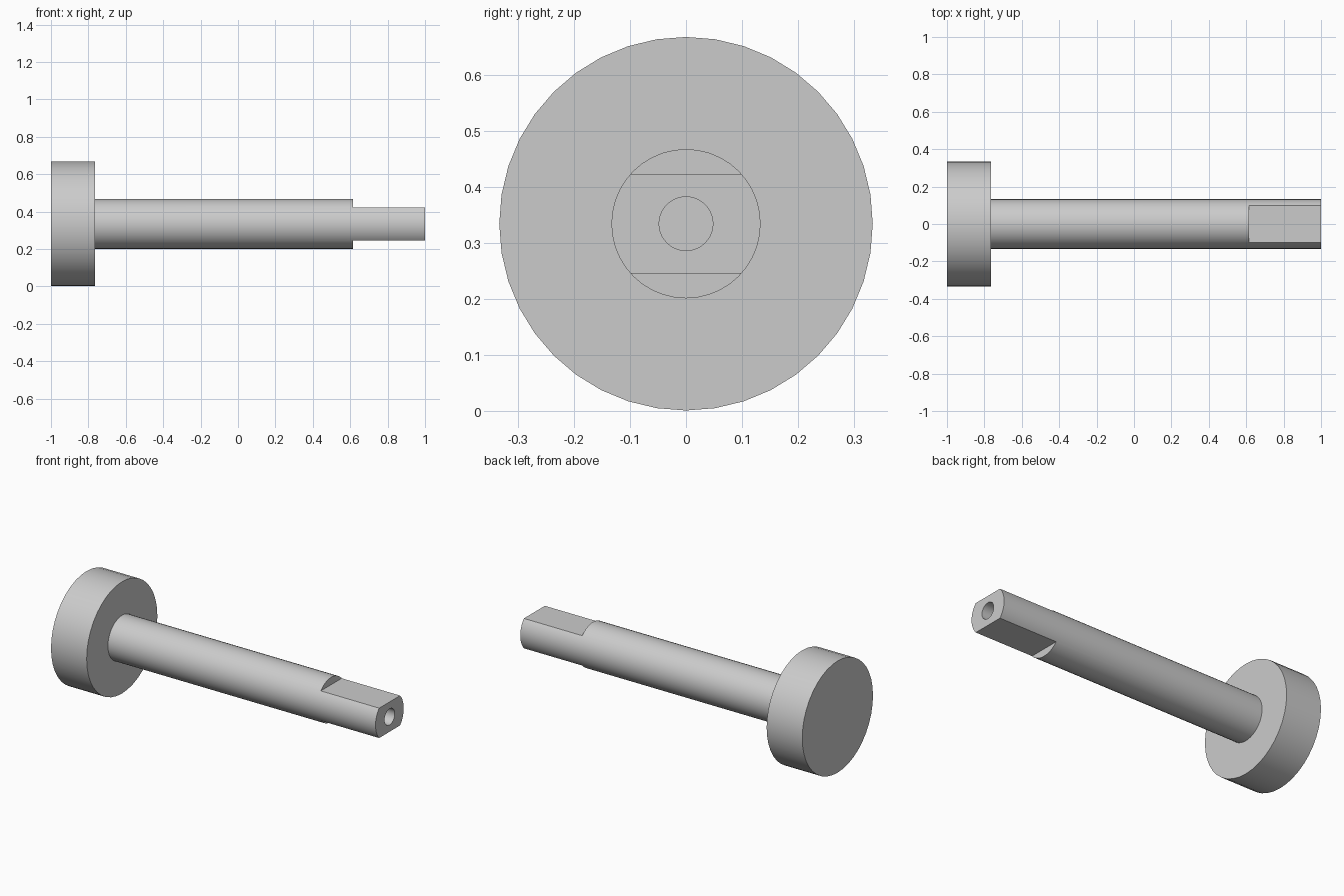
import bpy
import bmesh
from math import cos, sin, pi, radians
from mathutils import Vector

cube = bpy.data.objects.get("Cube")
if cube:
    bpy.data.objects.remove(cube, do_unlink=True)

AXIS_Z = 0.334      # height of the shaft axis
FLAT = 0.089        # distance from the axis to each flat
FLAT_START = 0.615

steel = bpy.data.materials.new("grey_steel")
steel.use_nodes = True
colour = (0.6, 0.6, 0.6, 1)
steel.diffuse_color = colour
steel.node_tree.nodes["Principled BSDF"].inputs["Base Color"].default_value = colour


def add_object(name, bm):
    bmesh.ops.recalc_face_normals(bm, faces=bm.faces)
    mesh = bpy.data.meshes.new(name)
    bm.to_mesh(mesh)
    bm.free()
    obj = bpy.data.objects.new(name, mesh)
    obj.location.z = AXIS_Z
    mesh.materials.append(steel)
    bpy.context.collection.objects.link(obj)
    return obj


def turned(name, profile, sides):
    """Turn (x, radius) points around the x axis."""
    bm = bmesh.new()
    rings = []
    for x, r in profile:
        rings.append([bm.verts.new((x, r * sin(2 * pi * i / sides), r * cos(2 * pi * i / sides)))
                      for i in range(sides)])
    for a, b in zip(rings, rings[1:]):
        for i in range(sides):
            j = (i + 1) % sides
            bm.faces.new((a[i], a[j], b[j], b[i]))
    bm.faces.new(rings[0])
    bm.faces.new(rings[-1])
    return add_object(name, bm)


def box(name, low, high):
    bm = bmesh.new()
    bmesh.ops.create_cube(bm, size=1)
    low, high = Vector(low), Vector(high)
    for v in bm.verts:
        v.co = (low + high) / 2 + v.co * (high - low)
    return add_object(name, bm)


# Head and shaft in one turned body, with a blind bore in the free end
pin = turned("headed_pin", [(-1, 0.333), (-0.765, 0.333), (-0.765, 0.133),
                            (1, 0.133), (1, 0.048), (0.62, 0.048)], 40)

# Two opposite flats milled on the shaft end
for side, name in ((1, "upper_flat_cutter"), (-1, "lower_flat_cutter")):
    z = sorted((side * FLAT, side * 0.3))
    cutter = box(name, (FLAT_START, -0.3, z[0]), (1.2, 0.3, z[1]))
    mod = pin.modifiers.new(name, "BOOLEAN")
    mod.operation = "DIFFERENCE"
    mod.solver = "EXACT"
    mod.object = cutter
    cutter.hide_render = True
    cutter.hide_set(True)

# Bake the cuts, then drop the cutters
bpy.context.view_layer.objects.active = pin
pin.select_set(True)
for mod in list(pin.modifiers):
    cutter = mod.object
    bpy.ops.object.modifier_apply(modifier=mod.name)
    bpy.data.objects.remove(cutter, do_unlink=True)
bpy.ops.object.shade_smooth_by_angle(angle=radians(30))
